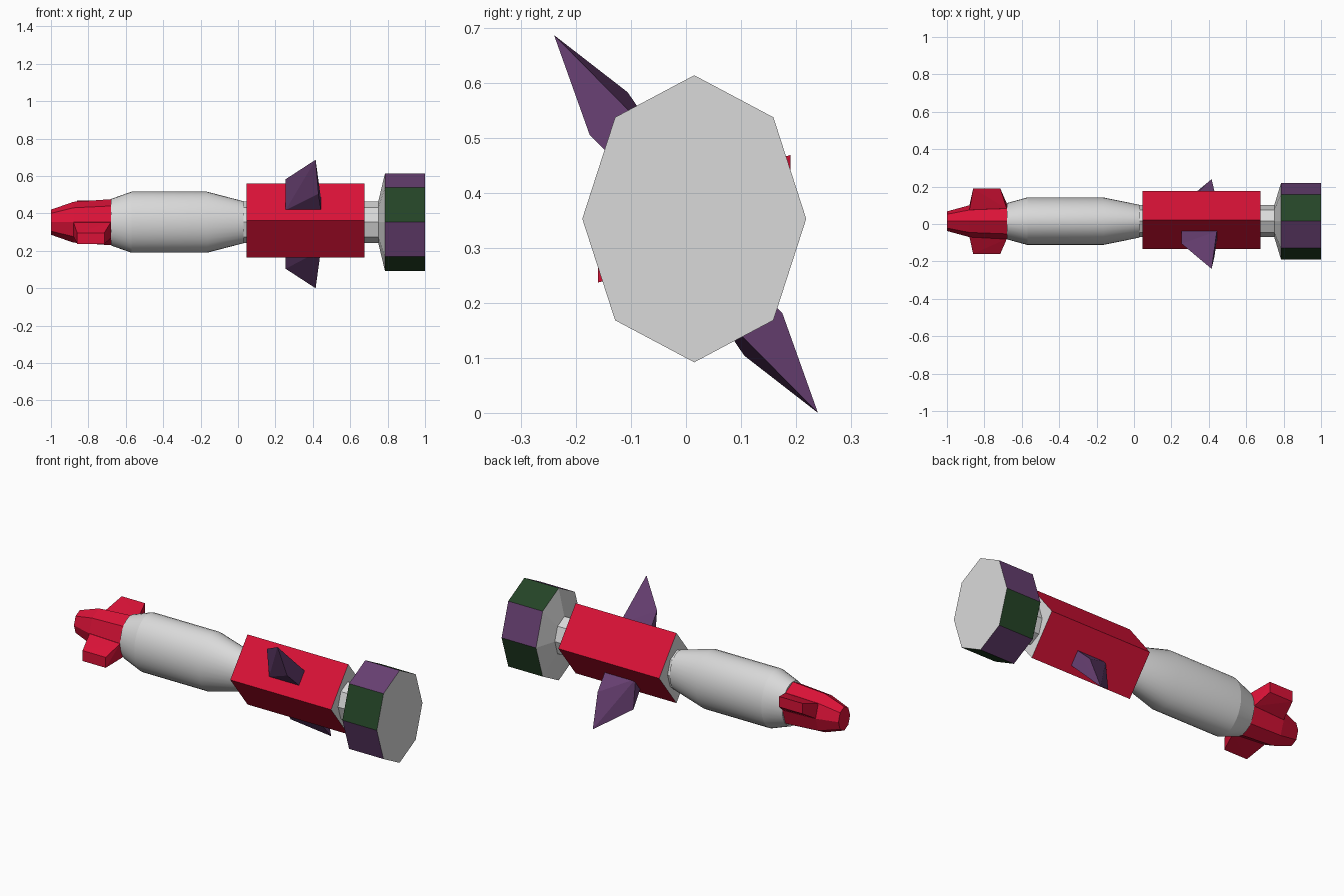
import bpy, bmesh, math
from mathutils import Vector

if "Cube" in bpy.data.objects:
    bpy.data.objects.remove(bpy.data.objects["Cube"])

CY, CZ = 0.015, 0.353      # long axis of the rocket
SQUASH = 0.78              # cross-sections are narrower in y


def material(name, rgb):
    m = bpy.data.materials.new(name)
    m.diffuse_color = (*rgb, 1)
    m.use_nodes = True
    m.node_tree.nodes["Principled BSDF"].inputs["Base Color"].default_value = m.diffuse_color
    return m


GREY = material("light grey", (0.70, 0.70, 0.70))
RED = material("red", (0.70, 0.006, 0.038))
PURPLE = material("purple", (0.135, 0.050, 0.165))
GREEN = material("dark green", (0.018, 0.058, 0.020))


def finish(name, bm, mats):
    bmesh.ops.recalc_face_normals(bm, faces=bm.faces[:])
    mesh = bpy.data.meshes.new(name)
    bm.to_mesh(mesh)
    bm.free()
    for m in mats:
        mesh.materials.append(m)
    ob = bpy.data.objects.new(name, mesh)
    bpy.context.collection.objects.link(ob)
    return ob


def ring_point(x, r, angle, cy=CY, cz=CZ):
    return Vector((x, cy + SQUASH * r * math.cos(angle), cz + r * math.sin(angle)))


def lathe(name, profile, sides, mats, rule=None, cy=CY, cz=CZ, smooth=False):
    """Sweep (x, radius) points round the long axis; rule(k) picks side materials, caps use the last."""
    bm = bmesh.new()
    rings = [[bm.verts.new(ring_point(x, r, 2 * math.pi * k / sides, cy, cz)) for k in range(sides)]
             for x, r in profile]
    for a, b in zip(rings, rings[1:]):
        for k in range(sides):
            j = (k + 1) % sides
            f = bm.faces.new((a[k], a[j], b[j], b[k]))
            f.material_index = rule(k) if rule else 0
    for ring in (rings[0], rings[-1]):
        bm.faces.new(ring).material_index = len(mats) - 1
    ob = finish(name, bm, mats)
    if smooth:
        bpy.context.view_layer.objects.active = ob
        ob.select_set(True)
        bpy.ops.object.shade_smooth_by_angle(angle=math.radians(15))
        ob.select_set(False)
    return ob


def hull(name, points, mat):
    bm = bmesh.new()
    for p in points:
        bm.verts.new(p)
    res = bmesh.ops.convex_hull(bm, input=bm.verts[:])
    loose = [v for v in bm.verts if not v.link_faces]
    bmesh.ops.delete(bm, geom=loose, context='VERTS')
    bmesh.ops.dissolve_limit(bm, angle_limit=math.radians(1), verts=bm.verts[:], edges=bm.edges[:])
    return finish(name, bm, [mat])


def half_turn(p, cy, cz):
    return (p[0], 2 * cy - p[1], 2 * cz - p[2])


# Nose, tank and central core
lathe("nose", [(-1.0, 0.067), (-0.88, 0.109), (-0.68, 0.123)], 8, [RED])
lathe("tank", [(-0.68, 0.124), (-0.57, 0.163), (-0.165, 0.163), (0.03, 0.112)], 32, [GREY], smooth=True)
lathe("core", [(0.02, 0.110), (0.75, 0.110), (0.785, 0.258)], 8, [GREY])

# Diamond-section hull with grey ends
lathe("hull", [(0.045, 0.198), (0.675, 0.198)], 4, [RED, GREY], cy=0.021, cz=0.362)

# Engine ring with alternating panels and grey ends
lathe("engine_ring", [(0.785, 0.261), (1.0, 0.261)], 8, [PURPLE, GREEN, GREY], rule=lambda k: k % 2)

# Nose fins, each extruded from one nose panel
base = [ring_point(x, r, a) for a in (math.pi, 1.25 * math.pi) for x, r in ((-0.88, 0.107), (-0.68, 0.121))]
outer = [(x, -0.16, z) for x in (-0.86, -0.715) for z in (0.237, 0.296)]
nose_fin = [tuple(p) for p in base] + outer
hull("nose_fin_front", nose_fin, RED)
hull("nose_fin_back", [half_turn(p, CY, CZ) for p in nose_fin], RED)

# Swept side fins: base on the hull face, two shoulders and a tip
side_fin = [(x, y, z) for x in (0.255, 0.443) for y, z in ((-0.086, 0.418), (-0.038, 0.483))]
side_fin += [(0.255, -0.106, 0.583), (0.43, -0.175, 0.505), (0.415, -0.24, 0.687)]
hull("side_fin_upper", side_fin, PURPLE)
hull("side_fin_lower", [half_turn(p, 0.0, 0.3435) for p in side_fin], PURPLE)
